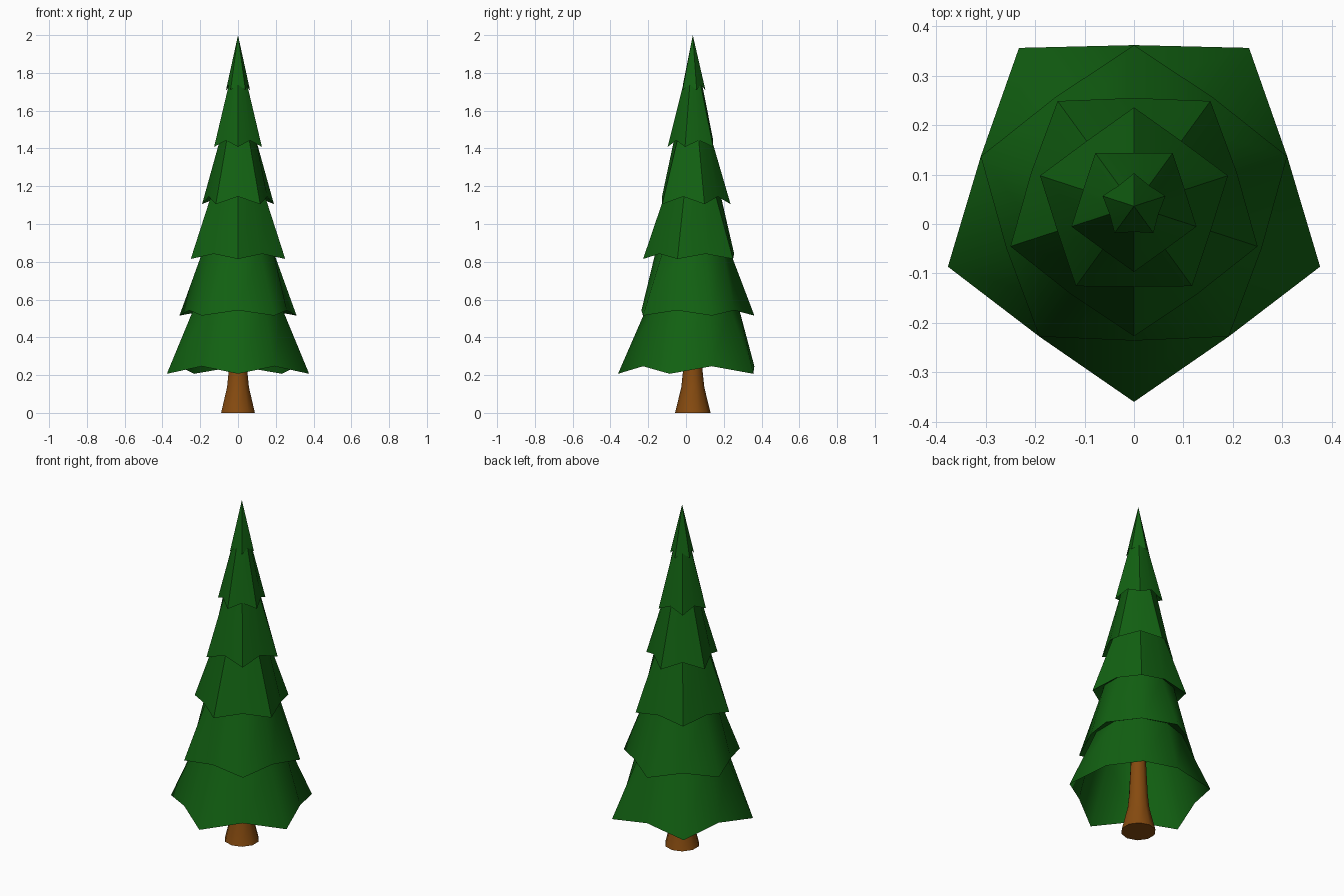
import bpy, bmesh, math

if "Cube" in bpy.data.objects:
    bpy.data.objects.remove(bpy.data.objects["Cube"])

CY = 0.036  # tree axis sits slightly behind the origin


def material(name, color):
    m = bpy.data.materials.new(name)
    m.diffuse_color = (*color, 1)
    m.use_nodes = True
    m.node_tree.nodes["Principled BSDF"].inputs["Base Color"].default_value = m.diffuse_color
    return m


def ring(bm, radii, heights, flip=0):
    """Ten-sided ring starting at -y; even/odd vertices alternate radius and height."""
    verts = []
    for i in range(10):
        k = (i + flip) % 2
        a = -math.pi / 2 + i * math.pi / 5
        verts.append(bm.verts.new((radii[k] * math.cos(a), CY + radii[k] * math.sin(a), heights[k])))
    return verts


def bridge(bm, a, b):
    for i in range(10):
        j = (i + 1) % 10
        bm.faces.new((a[i], a[j], b[j], b[i]))


def finish(bm, name, mat, angle):
    me = bpy.data.meshes.new(name)
    bm.to_mesh(me)
    bm.free()
    ob = bpy.data.objects.new(name, me)
    bpy.context.collection.objects.link(ob)
    me.materials.append(mat)
    bpy.ops.object.select_all(action='DESELECT')
    ob.select_set(True)
    bpy.context.view_layer.objects.active = ob
    bpy.ops.object.shade_smooth_by_angle(angle=math.radians(angle))


# Foliage: star-rimmed tiers (tip radius, notch radius, tip z, notch z)
tiers = [
    (0.396, 0.326, 0.207, 0.247),
    (0.326, 0.272, 0.515, 0.543),
    (0.263, 0.219, 0.815, 0.842),
    (0.200, 0.163, 1.105, 1.145),
    (0.133, 0.108, 1.408, 1.443),
    (0.067, 0.052, 1.708, 1.738),
]
bm = bmesh.new()
below = None
for n, (tip, notch, z_tip, z_notch) in enumerate(tiers):
    rim = ring(bm, (tip, notch), (z_tip, z_notch), n % 2)
    if below:
        bridge(bm, below, rim)  # underside of the overhang
    if n < 5:
        nxt = tiers[n + 1]
        r, z = nxt[1] * 0.89, nxt[3] + 0.018
        below = ring(bm, (r, r), (z, z))
        bridge(bm, rim, below)
    else:
        apex = bm.verts.new((0, CY, 2.0))
        for i in range(10):
            bm.faces.new((rim[i], rim[(i + 1) % 10], apex))
finish(bm, "foliage", material("green", (0.006, 0.12, 0.006)), 50)

# Trunk: flared base, tapering up inside the hollow foliage
bm = bmesh.new()
rings = [ring(bm, (r, r), (z, z)) for r, z in
         ((0.094, 0), (0.061, 0.135), (0.052, 0.22), (0.036, 0.55))]
for a, b in zip(rings, rings[1:]):
    bridge(bm, a, b)
bm.faces.new(rings[0][::-1])
bm.faces.new(rings[-1])
finish(bm, "trunk", material("brown", (0.24, 0.07, 0.005)), 50)
